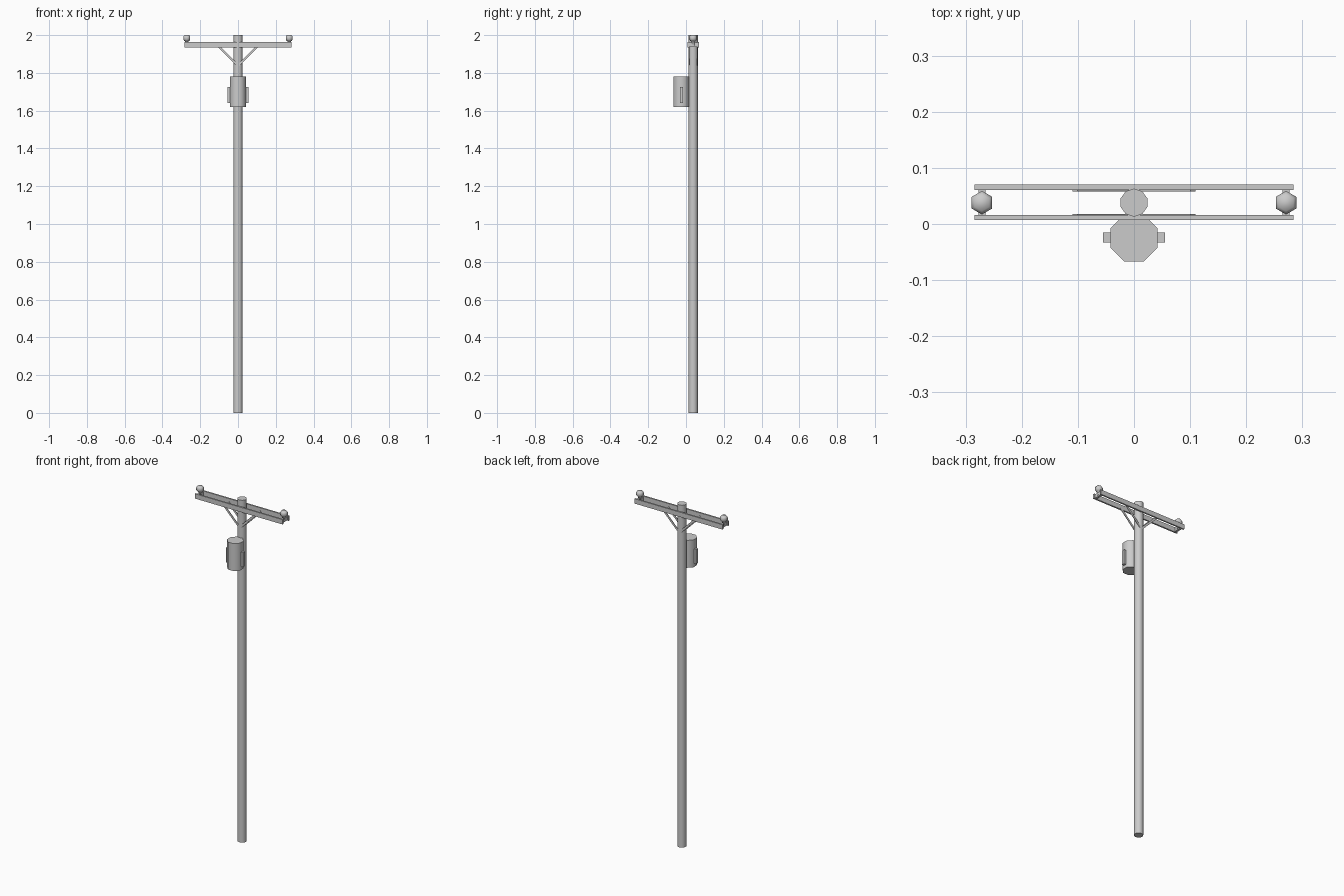
import bpy, math
from mathutils import Vector

if "Cube" in bpy.data.objects:
    bpy.data.objects.remove(bpy.data.objects["Cube"])

PY = 0.038  # pole axis in y


def box(name, center, size, rot_y=0.0):
    bpy.ops.mesh.primitive_cube_add(size=1, location=center, rotation=(0, rot_y, 0))
    o = bpy.context.object
    o.name = name
    o.scale = size
    return o


def lathe(name, x, y, profile, sides, phase=0.0):
    """Stack of polygon rings (radius, z), capped at both ends."""
    verts, faces = [], []
    for r, z in profile:
        for i in range(sides):
            a = phase + 2 * math.pi * i / sides
            verts.append((x + r * math.cos(a), y + r * math.sin(a), z))
    for k in range(len(profile) - 1):
        for i in range(sides):
            j = (i + 1) % sides
            faces.append((k * sides + i, k * sides + j,
                          (k + 1) * sides + j, (k + 1) * sides + i))
    faces.append(tuple(reversed(range(sides))))
    faces.append(tuple(range((len(profile) - 1) * sides, len(profile) * sides)))
    me = bpy.data.meshes.new(name)
    me.from_pydata(verts, [], faces)
    o = bpy.data.objects.new(name, me)
    bpy.context.collection.objects.link(o)
    bpy.ops.object.select_all(action='DESELECT')
    o.select_set(True)
    bpy.context.view_layer.objects.active = o
    bpy.ops.object.shade_smooth_by_angle(angle=math.radians(62))
    return o


# Pole
lathe("pole", 0, PY, [(0.025, 0), (0.025, 2.0)], 10, math.pi / 2)

# Paired crossarms
for label, y in (("front", 0.0115), ("back", 0.0655)):
    box(label + "_crossarm", (0, y, 1.949), (0.568, 0.009, 0.028))

# V braces, flat strips between crossarms and pole
for label, y in (("front", 0.0165), ("back", 0.0595)):
    for side, s in (("left", -1), ("right", 1)):
        a, b = Vector((0, y, 1.837)), Vector((s * 0.105, y, 1.943))
        d = b - a
        box(f"{label}_{side}_brace", (a + b) / 2, (d.length, 0.003, 0.012),
            -math.atan2(d.z, d.x))

# Insulators on spacer blocks between the arms
for side, s in (("left", -1), ("right", 1)):
    x = s * 0.271
    box(side + "_spacer", (x, PY, 1.949), (0.013, 0.046, 0.022))
    lathe(side + "_insulator", x, PY,
          [(0.010, 1.945), (0.010, 1.967), (0.016, 1.970), (0.021, 1.977),
           (0.021, 1.991), (0.015, 2.0)], 6, math.pi / 2)

# Transformer can
lathe("transformer", 0, -0.025, [(0.0455, 1.62), (0.0455, 1.78)], 8, math.pi / 8)

# Cooling boxes on both sides of the can
for side, s in (("left", -1), ("right", 1)):
    box(side + "_cooler", (s * 0.046, -0.024, 1.682), (0.018, 0.018, 0.085))
